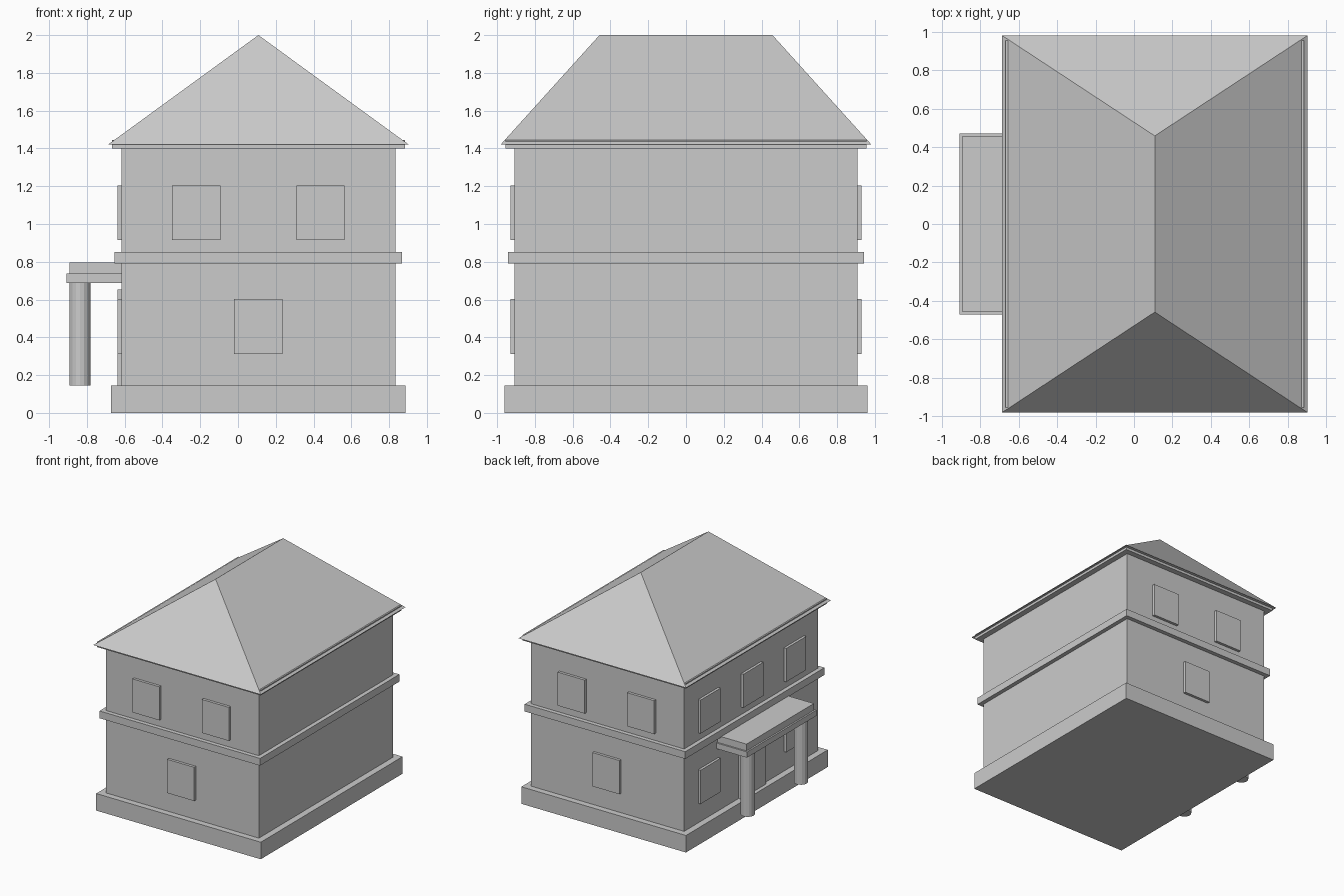
import bpy, bmesh, math

if "Cube" in bpy.data.objects:
    bpy.data.objects.remove(bpy.data.objects["Cube"])

grey = bpy.data.materials.new("plain grey")
grey.diffuse_color = (0.6, 0.6, 0.6, 1)
grey.use_nodes = True
grey.node_tree.nodes["Principled BSDF"].inputs["Base Color"].default_value = grey.diffuse_color
CX = 0.108  # centre line of the house in x


def finish(name, bm):
    bmesh.ops.recalc_face_normals(bm, faces=bm.faces)
    mesh = bpy.data.meshes.new(name)
    bm.to_mesh(mesh)
    bm.free()
    mesh.materials.append(grey)
    ob = bpy.data.objects.new(name, mesh)
    bpy.context.collection.objects.link(ob)
    return ob


def box(name, x0, x1, y0, y1, z0, z1):
    bm = bmesh.new()
    bmesh.ops.create_cube(bm, size=1)
    for v in bm.verts:
        v.co = (x1 if v.co.x > 0 else x0,
                y1 if v.co.y > 0 else y0,
                z1 if v.co.z > 0 else z0)
    return finish(name, bm)


# House body, stacked from the ground up
box("plinth", -0.672, 0.888, -0.96, 0.96, 0, 0.146)
box("walls", -0.617, 0.833, -0.907, 0.907, 0.146, 1.4)
box("floor_band", -0.653, 0.869, -0.943, 0.943, 0.79, 0.852)
box("eave", -0.667, 0.883, -0.955, 0.955, 1.4, 1.445)

# Hipped roof
bm = bmesh.new()
base = [bm.verts.new((CX + sx * 0.794, sy * 0.98, 1.422))
        for sx, sy in ((-1, -1), (1, -1), (1, 1), (-1, 1))]
front, back = [bm.verts.new((CX, y, 2)) for y in (-0.458, 0.458)]
a, b, c, d = base
for f in ((a, b, c, d), (a, b, front), (c, d, back),
          (b, c, back, front), (d, a, front, back)):
    bm.faces.new(f)
finish("roof", bm)

# Windows on front and back
LOW, HIGH = (0.313, 0.602), (0.916, 1.203)
for side, s in (("front", -1), ("back", 1)):
    for i, (x, z) in enumerate(((CX - 0.329, HIGH), (CX + 0.329, HIGH), (CX, LOW))):
        y0, y1 = sorted((s * 0.9, s * 0.93))
        box(f"{side}_window_{i + 1}", x - 0.128, x + 0.128, y0, y1, *z)

# Windows and door on the entrance side
for i, (y, z) in enumerate(((-0.58, HIGH), (0, HIGH), (0.58, HIGH),
                            (-0.58, LOW), (0.58, LOW))):
    box(f"left_window_{i + 1}", -0.639, -0.61, y - 0.135, y + 0.135, *z)
box("door", -0.639, -0.61, -0.17, 0.17, 0.146, 0.652)

# Porch canopy and columns
box("canopy_slab", -0.907, -0.617, -0.47, 0.47, 0.688, 0.737)
box("canopy_top", -0.893, -0.617, -0.456, 0.456, 0.737, 0.795)
for i, y in enumerate((-0.36, 0.36)):
    bm = bmesh.new()
    bmesh.ops.create_cone(bm, cap_ends=True, segments=16,
                          radius1=0.056, radius2=0.056, depth=0.542)
    bmesh.ops.translate(bm, verts=bm.verts, vec=(-0.837, y, 0.417))
    finish(f"column_{i + 1}", bm)
